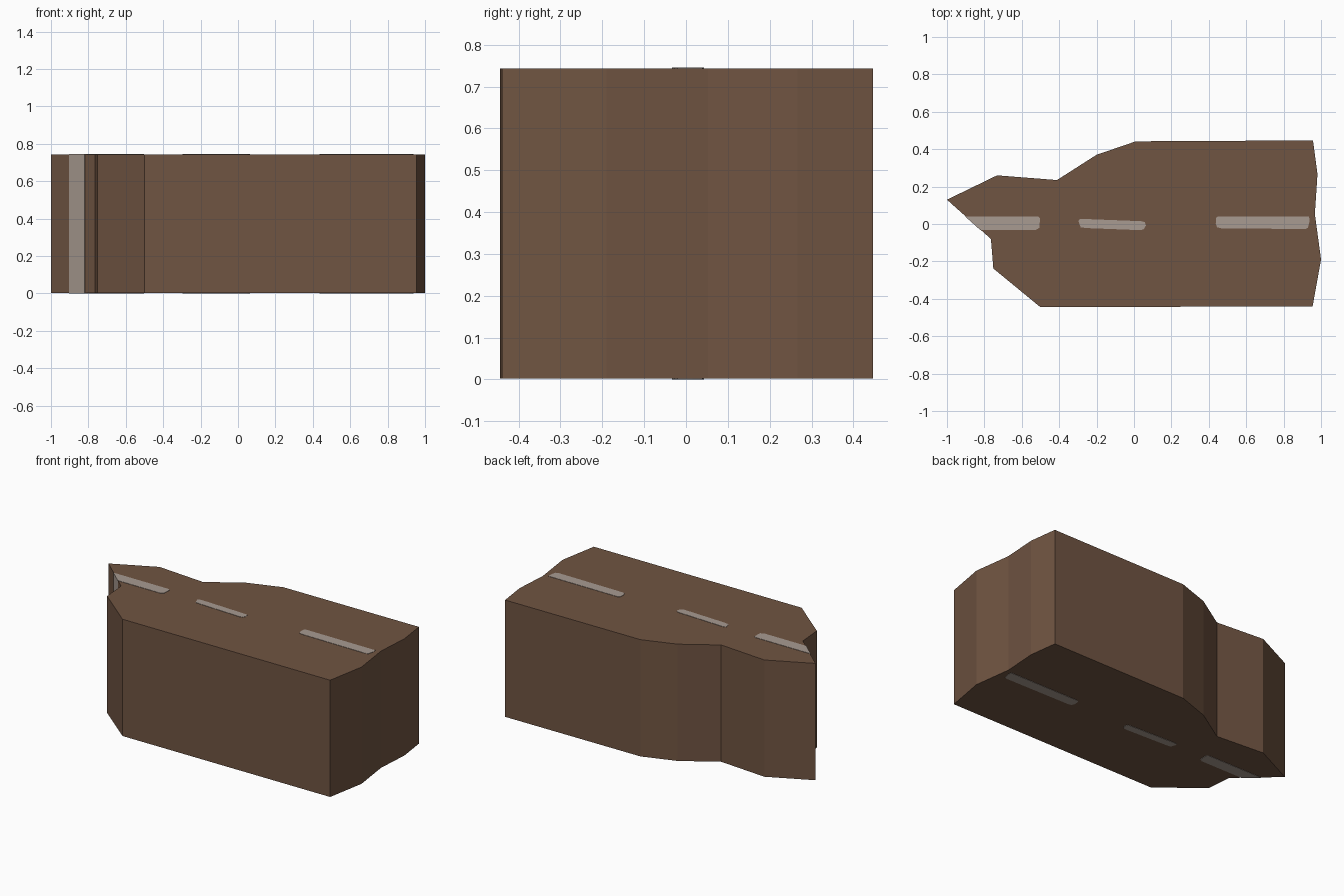
import bpy, bmesh
from mathutils import Vector

if "Cube" in bpy.data.objects:
    bpy.data.objects.remove(bpy.data.objects["Cube"])

H = 0.745   # full height
E = 0.002   # thin lift of the painted plates


def material(name, rgb):
    m = bpy.data.materials.new(name)
    m.diffuse_color = (*rgb, 1)
    m.use_nodes = True
    m.node_tree.nodes["Principled BSDF"].inputs["Base Color"].default_value = m.diffuse_color
    return m


brown = material("brown earth", (0.162, 0.089, 0.054))
grey = material("pale grey stripe", (0.392, 0.328, 0.283))


def finish(bm, name, mat):
    me = bpy.data.meshes.new(name)
    bm.to_mesh(me)
    bm.free()
    me.materials.append(mat)
    ob = bpy.data.objects.new(name, me)
    bpy.context.collection.objects.link(ob)


def prism(name, pts, z0, z1, mat):
    bm = bmesh.new()
    face = bm.faces.new([bm.verts.new((x, y, z0)) for x, y in pts])
    ext = bmesh.ops.extrude_face_region(bm, geom=[face])
    up = [g for g in ext["geom"] if isinstance(g, bmesh.types.BMVert)]
    bmesh.ops.translate(bm, verts=up, vec=(0, 0, z1 - z0))
    bmesh.ops.recalc_face_normals(bm, faces=bm.faces)
    finish(bm, name, mat)


# Main block: faceted outline pulled straight up
outline = [(-1, 0.13), (-0.765, -0.08), (-0.752, -0.238), (-0.5, -0.445),
           (0.955, -0.44), (1, -0.19), (0.967, 0.053), (0.981, 0.267),
           (0.957, 0.447), (0.01, 0.442), (-0.2, 0.37), (-0.412, 0.235),
           (-0.732, 0.26)]
prism("block_body", outline, E, H - E, brown)

# Painted dashes on the top and the underside
dashes = {
    "left": [(-0.901, 0.041), (-0.819, -0.032), (-0.525, -0.032), (-0.505, -0.02),
             (-0.503, 0.03), (-0.512, 0.041)],
    "middle": [(-0.297, 0.015), (-0.285, -0.018), (-0.25, -0.022), (0.035, -0.033),
               (0.052, -0.028), (0.064, -0.008), (0.058, 0.01), (0.04, 0.015),
               (-0.27, 0.027), (-0.292, 0.025)],
    "right": [(0.437, 0.0), (0.445, -0.018), (0.465, -0.023), (0.915, -0.027),
              (0.93, -0.02), (0.939, 0.015), (0.936, 0.04), (0.45, 0.041),
              (0.438, 0.033)],
}
for name, pts in dashes.items():
    prism(name + "_dash_top", pts, H - 2 * E, H, grey)
    prism(name + "_dash_bottom", pts, 0, 2 * E, grey)

# The left dash runs down the slanted end as a vertical band
a, b = Vector((-0.901, 0.041)), Vector((-0.819, -0.032))
n = Vector((-0.667, -0.745)) * E
prism("end_band", [a + n, b + n, b - n, a - n], 0, H, grey)
